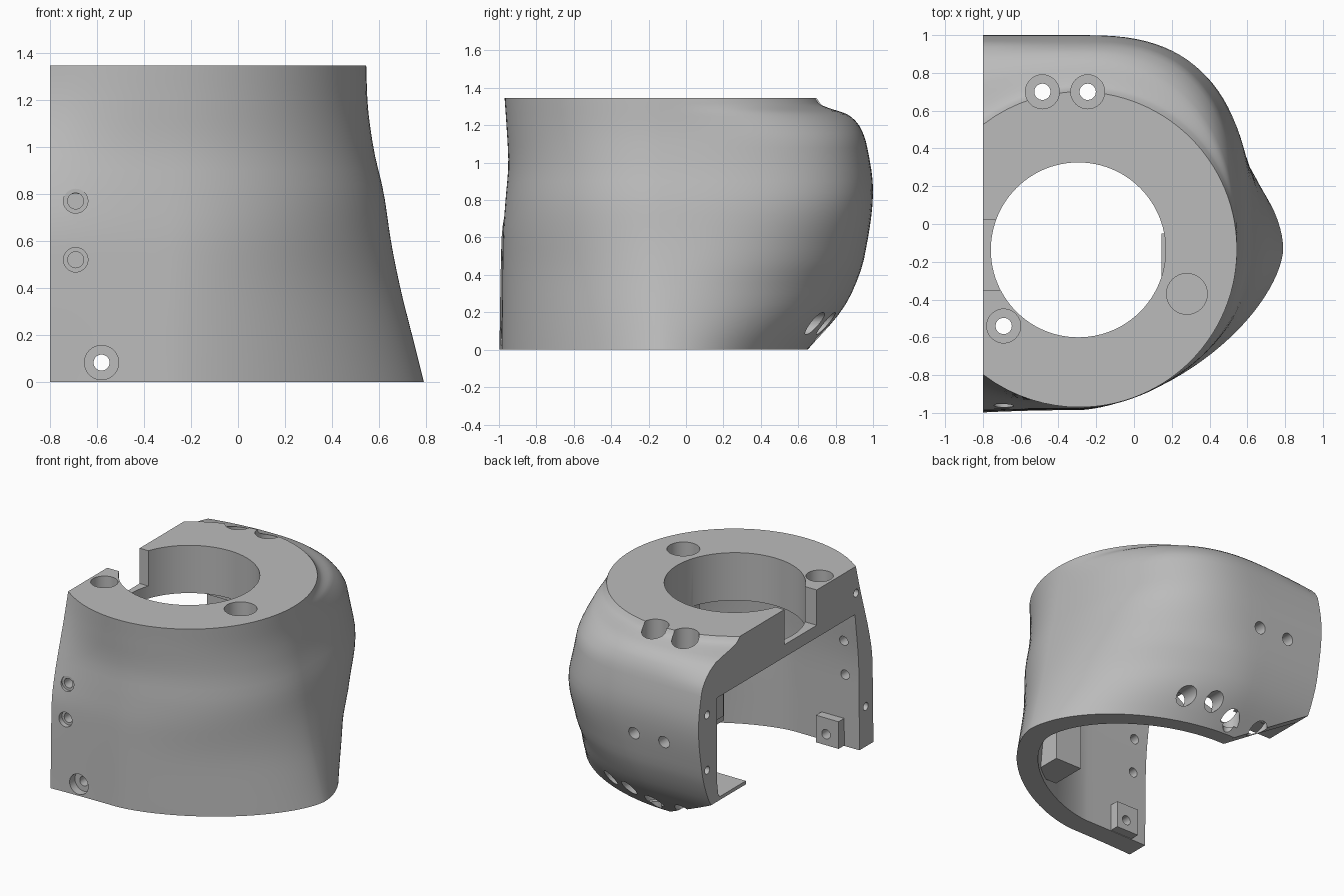
import bpy, bmesh, math
from mathutils import Matrix, Vector

cube = bpy.data.objects.get("Cube")
if cube:
    bpy.data.objects.remove(cube, do_unlink=True)

CX, CY, R, TOP = -0.29, -0.135, 0.835, 1.345

grey = bpy.data.materials.new("plain_grey")
grey.use_nodes = True
colour = (0.5, 0.5, 0.5, 1)
grey.diffuse_color = colour
grey.node_tree.nodes["Principled BSDF"].inputs["Base Color"].default_value = colour

# Profile curves: value against height
RIGHT = [(0, .79), (.2, .74), (.4, .69), (.6, .65), (.8, .62), (1, .575), (1.2, .55), (TOP, .545)]
FRONT = [(0, -.985), (.6, -.978), (.8, -.965), (1, -.95), (1.2, -.96), (TOP, -.97)]
BACK = [(0, .65), (.2, .825), (.3, .885), (.5, .955), (.85, 1), (1.1, .965),
        (1.2, .925), (1.26, .86), (1.29, .77), (1.31, .725), (TOP, .70)]
FRONT_ROUND = [(0, -.08), (.6, -.05), (.9, .2), (1.2, .75), (TOP, 1)]
BACK_ROUND = [(0, 0), (1.1, 0), (1.26, .3), (1.31, .9), (TOP, 1)]
FRONT_POWER = [(0, 1.6), (.4, 1.7), (.8, 1.9), (TOP, 2)]
BACK_POWER = [(0, 1.85), (.3, 1.95), (.5, 2.25), (.85, 2.75), (1.1, 2.75), (1.25, 2.3), (TOP, 2)]


def curve(table, z):
    """Smooth interpolation through a table without overshoot."""
    z = min(max(z, table[0][0]), table[-1][0])
    slope = lambda i, j: (table[j][1] - table[i][1]) / (table[j][0] - table[i][0])
    last = len(table) - 1
    for i in range(last):
        (z0, a), (z1, b) = table[i], table[i + 1]
        if z <= z1:
            h, t = z1 - z0, (z - z0) / (z1 - z0)
            s = slope(i, i + 1)

            def tangent(s1, s2):
                return 0 if s1 * s2 <= 0 else 2 * s1 * s2 / (s1 + s2)
            m0 = tangent(slope(i - 1, i), s) if i else s
            m1 = tangent(s, slope(i + 1, i + 2)) if i + 1 < last else s
            return ((2*t**3 - 3*t**2 + 1) * a + (t**3 - 2*t**2 + t) * h * m0
                    + (3*t**2 - 2*t**3) * b + (t**3 - t**2) * h * m1)


def section(z, left, inner):
    """Open outline from the front left end, round the right, to the back left end."""
    a, f, b = curve(RIGHT, z) - CX, CY - curve(FRONT, z), curve(BACK, z) - CY
    kf, kb = curve(FRONT_ROUND, z), curve(BACK_ROUND, z)
    if inner:
        a, f, b, kf, kb = a - .16, f - .15, min(b - .11, .79 - CY), kf * .3, 0
    nf, nb = curve(FRONT_POWER, z), curve(BACK_POWER, z)
    steps, quarter = 8, 28
    flat = [left + (CX - left) * i / steps for i in range(steps)]
    bend = lambda x, k: math.sqrt(1 - k * ((x - CX) / R) ** 2)
    pts = [(x, CY - f * bend(x, kf)) for x in flat]
    for sign, size, n in ((-1, f, nf), (1, b, nb)):
        for i in range(quarter + (sign > 0)):
            t = math.pi / 2 * i / quarter
            c, s = (math.sin(t), math.cos(t)) if sign < 0 else (math.cos(t), math.sin(t))
            pts.append((CX + a * max(c, 0) ** (2 / n), CY + sign * size * max(s, 0) ** (2 / n)))
    return pts + [(x, CY + b * bend(x, kb)) for x in reversed(flat)]


def finish(name, bm):
    bmesh.ops.recalc_face_normals(bm, faces=bm.faces)
    mesh = bpy.data.meshes.new(name)
    bm.to_mesh(mesh)
    bm.free()
    mesh.materials.append(grey)
    obj = bpy.data.objects.new(name, mesh)
    bpy.context.scene.collection.objects.link(obj)
    return obj


def loft(name, levels, left, inner=False):
    bm = bmesh.new()
    rows = [[bm.verts.new((x, y, z)) for x, y in section(max(z, 0), left, inner)] for z in levels]
    for lo, hi in zip(rows, rows[1:]):
        for i in range(len(lo)):
            j = (i + 1) % len(lo)
            bm.faces.new((lo[i], lo[j], hi[j], hi[i]))
    bm.faces.new(rows[0])
    bm.faces.new(rows[-1])
    return finish(name, bm)


def box(name, x, y, z):
    bm = bmesh.new()
    bmesh.ops.create_cube(bm, size=1)
    for v in bm.verts:
        v.co = [lo if c < 0 else hi for c, (lo, hi) in zip(v.co, (x, y, z))]
    return finish(name, bm)


def rod(name, start, end, radius, sides=32):
    bm = bmesh.new()
    start, end = Vector(start), Vector(end)
    axis = end - start
    turn = axis.to_track_quat('Z', 'Y').to_matrix().to_4x4()
    bmesh.ops.create_cone(bm, cap_ends=True, segments=sides, radius1=radius, radius2=radius,
                          depth=axis.length, matrix=Matrix.Translation((start + end) / 2) @ turn)
    return finish(name, bm)


def combine(target, tool, operation='DIFFERENCE'):
    mod = target.modifiers.new("cut", 'BOOLEAN')
    mod.operation, mod.solver, mod.object = operation, 'EXACT', tool
    bpy.context.view_layer.objects.active = target
    bpy.ops.object.modifier_apply(modifier=mod.name)
    bpy.data.objects.remove(tool, do_unlink=True)


# Outer shell and hollow
levels = [i * .06 for i in range(19)] + [1.12, 1.16, 1.2, 1.225, 1.245, 1.26, 1.275,
                                         1.285, 1.295, 1.305, 1.315, 1.33, TOP]
housing = loft("housing", levels, -.8)
combine(housing, loft("hollow", [-.1] + [i * .1 for i in range(11)], -.9, True))

# Blocks inside
for args in (("front_block", (-.68, -.5), (-.9, -.77), (.004, .2)),
             ("right_block", (.145, .36), (-.64, -.38), (.04, .45)),
             ("upper_block", (.145, .42), (-.36, -.05), (.7, 1.05)),
             ("screw_block", (-.75, -.15), (.645, .85), (.8, 1.05))):
    combine(housing, box(*args), 'UNION')

# Central bore and side notch
combine(housing, rod("bore", (-.295, -.137, .99), (-.295, -.137, 1.5), .463, 96))
combine(housing, box("notch", (-.9, -.6), (-.35, .02), (1.09, 1.5)))

# Sloping cut under the back left corner
wedge = box("wedge", (-.95, -.33), (.1, 1.2), (-.2, 0))
for v in wedge.data.vertices:
    if v.co.z > -.1 and v.co.x < -.5:
        v.co.z = .33
combine(housing, wedge)

# Screw holes, each a list of start, end and radius
holes = []
for x in (-.485, -.245):
    holes += [((x, .7, -.1), (x, .7, 1.5), .043), ((x, .7, 1.18), (x, .7, 1.5), .09),
              ((x, .7, .05), (x, .7, .17), .07)]
    holes.append(((x - .03, .75, .68), (x - .03, 1.1, .68), .043))
for x, y in ((.12, .69), (-.07, .755)):
    holes.append(((x, y - .1, .14), (x, y + .3, .14), .06))
holes += [((-.69, -.54, .9), (-.69, -.54, 1.5), .043), ((-.69, -.54, 1.22), (-.69, -.54, 1.5), .09),
          ((.28, -.37, 1.2), (.28, -.37, 1.5), .108),
          ((-.58, -1.1, .083), (-.58, -.6, .083), .034), ((-.58, -1.1, .083), (-.58, -.93, .083), .073)]
for z in (.52, .77):
    holes += [((-.69, -1.1, z), (-.69, -.7, z), .034), ((-.69, -1.1, z), (-.69, -.95, z), .052)]
for y, z in ((.9, .92), (.9, .52), (-.8, 1.15), (-.91, .29)):
    holes.append(((-.9, y, z), (-.7, y, z), .028))
for start, end, radius in holes:
    combine(housing, rod("hole", start, end, radius))

# Small shelf at the foot of the back wall
shelf = box("shelf", (-.8, -.56), (.46, .8), (.25, .275))

bpy.ops.object.select_all(action='DESELECT')
housing.select_set(True)
bpy.context.view_layer.objects.active = housing
bpy.ops.object.shade_smooth_by_angle(angle=math.radians(30))
